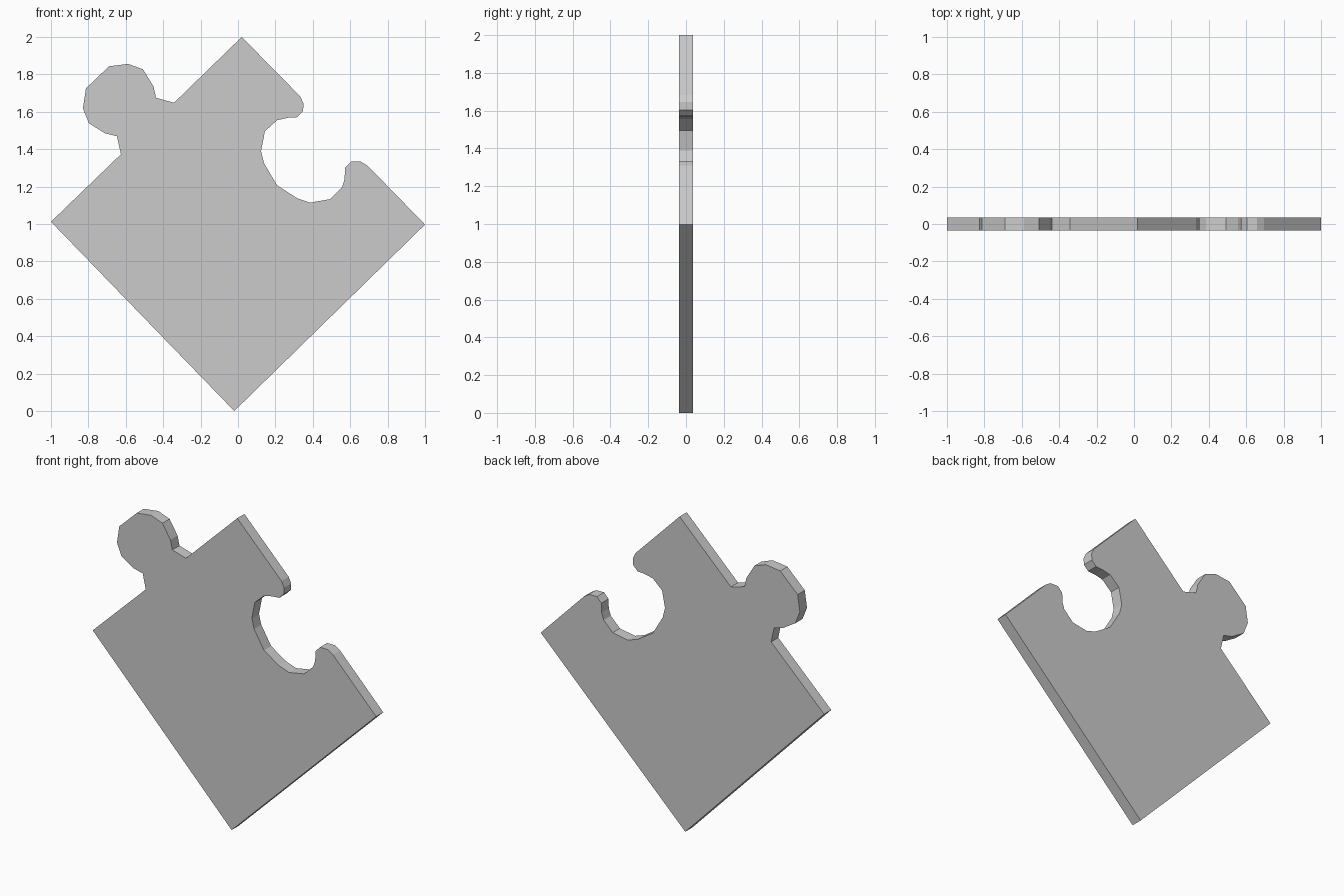
import bpy, bmesh

HALF_THICKNESS = 0.036

# Outline in front view (x, z), counter-clockwise from the bottom corner
bottom_right_edge = [(-0.02, 0.0), (1.0, 0.997)]
socket = [(0.695, 1.31), (0.658, 1.333), (0.604, 1.333), (0.572, 1.30),
          (0.57, 1.24), (0.556, 1.197), (0.492, 1.133), (0.385, 1.114),
          (0.316, 1.138), (0.209, 1.207), (0.139, 1.325), (0.123, 1.389),
          (0.144, 1.496), (0.209, 1.555), (0.267, 1.568), (0.316, 1.571),
          (0.348, 1.603), (0.35, 1.645), (0.332, 1.683)]
top_corner = [(0.02, 2.0)]
knob = [(-0.342, 1.648), (-0.438, 1.675), (-0.452, 1.736), (-0.508, 1.827),
        (-0.588, 1.856), (-0.69, 1.843), (-0.813, 1.725), (-0.829, 1.619),
        (-0.797, 1.538), (-0.711, 1.485), (-0.647, 1.469), (-0.626, 1.373)]
left_corner = [(-1.0, 1.012)]
outline = bottom_right_edge + socket + top_corner + knob + left_corner

# Flat profile extruded to the thickness of the piece
bm = bmesh.new()
front = bm.faces.new([bm.verts.new((x, -HALF_THICKNESS, z)) for x, z in outline])
result = bmesh.ops.extrude_face_region(bm, geom=[front], use_keep_orig=True)
back_verts = [g for g in result["geom"] if isinstance(g, bmesh.types.BMVert)]
bmesh.ops.translate(bm, verts=back_verts, vec=(0, 2 * HALF_THICKNESS, 0))
bmesh.ops.recalc_face_normals(bm, faces=bm.faces)

mesh = bpy.data.meshes.new("jigsaw_piece")
bm.to_mesh(mesh)
bm.free()
piece = bpy.data.objects.new("jigsaw_piece", mesh)
bpy.context.collection.objects.link(piece)
